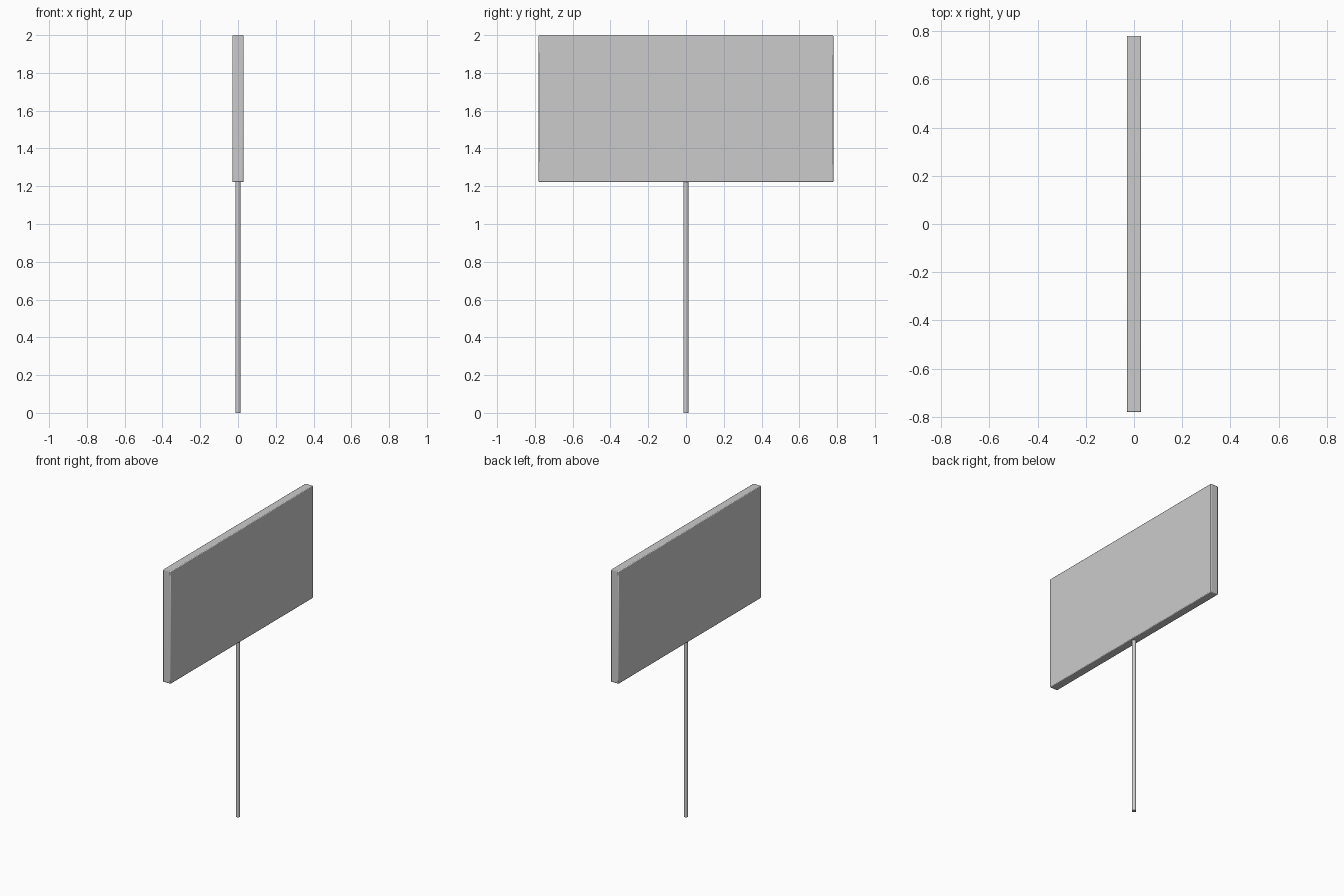
import bpy

if "Cube" in bpy.data.objects:
    bpy.data.objects.remove(bpy.data.objects["Cube"])

# Sign panel with slightly softened edges
bpy.ops.mesh.primitive_cube_add(size=1, location=(0, 0, 1.611))
panel = bpy.context.object
panel.name = "sign_panel"
panel.scale = (0.059, 1.56, 0.778)
bpy.ops.object.transform_apply(location=False, rotation=False, scale=True)
bevel = panel.modifiers.new("soft_edges", 'BEVEL')
bevel.width = 0.005
bevel.segments = 2
bpy.ops.object.shade_smooth_by_angle()

# Round support post, seated just inside the panel's lower edge
post_height = 1.23
bpy.ops.mesh.primitive_cylinder_add(vertices=24, radius=0.014, depth=post_height,
                                    location=(0, 0, post_height / 2))
post = bpy.context.object
post.name = "support_post"
bpy.ops.object.shade_smooth_by_angle()
